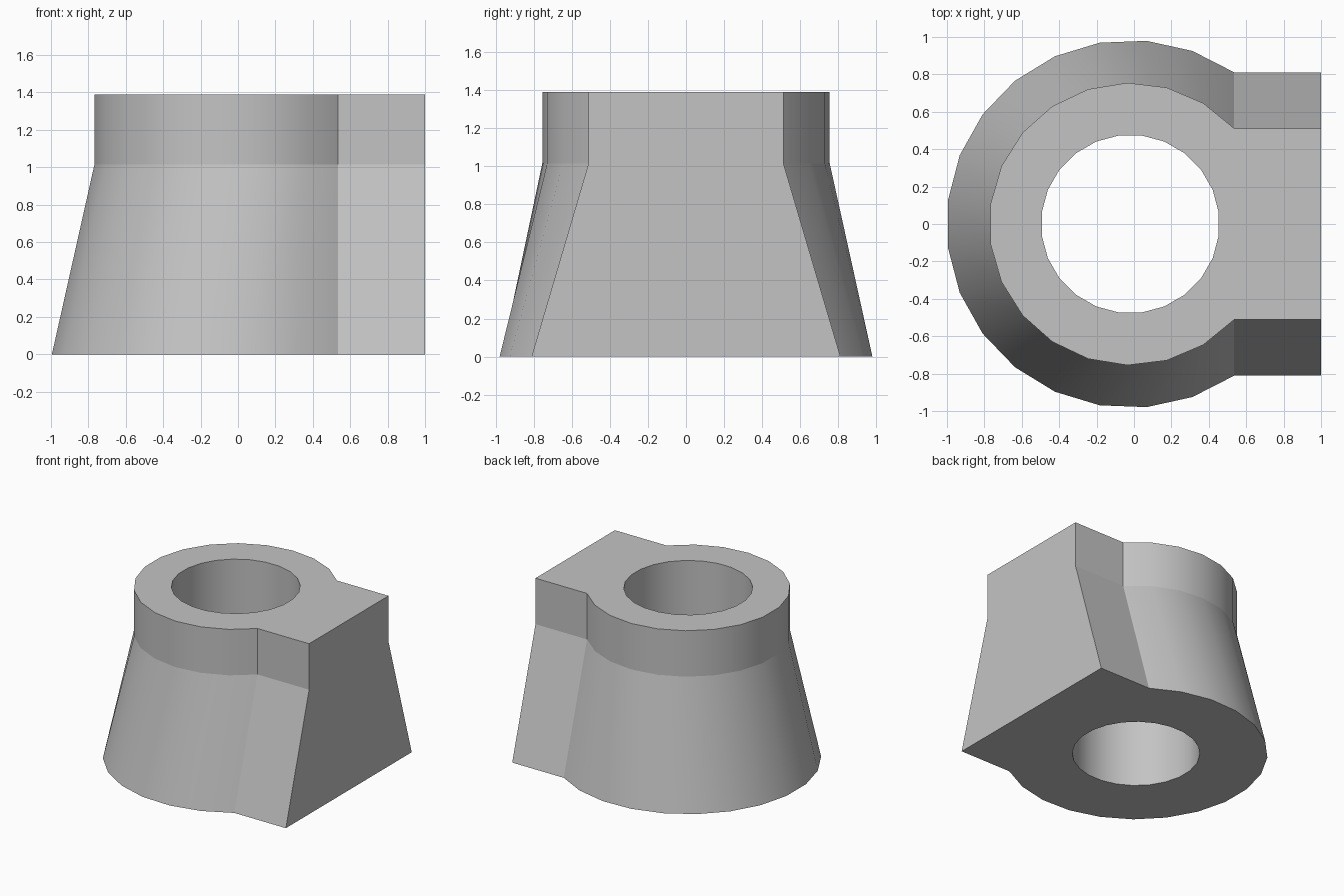
import bpy, bmesh, math

cube = bpy.data.objects.get("Cube")
if cube:
    bpy.data.objects.remove(cube, do_unlink=True)

CX = -0.02            # axis of the collar and bore
BLOCK_IN, BLOCK_OUT = 0.535, 1.0
ARC_SEGMENTS, BORE_SEGMENTS = 17, 24
HEIGHT, SHOULDER = 1.39, 1.015


def arc_outline(radius):
    """Round body outline that runs into the flat sides of the block."""
    start = math.acos((BLOCK_IN - CX) / radius)
    step = (2 * math.pi - 2 * start) / ARC_SEGMENTS
    angles = [start + i * step for i in range(ARC_SEGMENTS + 1)]
    arc = [(CX + radius * math.cos(a), radius * math.sin(a)) for a in angles]
    half = arc[0][1]
    return [(BLOCK_OUT, half)] + arc + [(BLOCK_OUT, -half)]


def bore_outline(radius=0.477):
    angles = [2 * math.pi * (i + 0.5) / BORE_SEGMENTS for i in range(BORE_SEGMENTS)]
    return [(CX + radius * math.cos(a), radius * math.sin(a)) for a in angles]


def add_ring(bm, outline, z):
    return [bm.verts.new((x, y, z)) for x, y in outline]


def ring_edges(bm, ring):
    return [bm.edges.get((a, b)) for a, b in zip(ring, ring[1:] + ring[:1])]


def loft(bm, lower, upper):
    n = len(lower)
    for i in range(n):
        j = (i + 1) % n
        bm.faces.new((lower[i], lower[j], upper[j], upper[i]))


bm = bmesh.new()

# Flared skirt and straight collar, with the block at the side
outer = [add_ring(bm, arc_outline(r), z)
         for r, z in ((0.983, 0), (0.755, SHOULDER), (0.755, HEIGHT))]
loft(bm, outer[0], outer[1])
loft(bm, outer[1], outer[2])

# Through bore
bore = [add_ring(bm, bore_outline(), z) for z in (0, HEIGHT)]
loft(bm, bore[0], bore[1])

# Flat base and top around the bore
for rim, hole in ((outer[0], bore[0]), (outer[2], bore[1])):
    bmesh.ops.triangle_fill(bm, use_beauty=True,
                            edges=ring_edges(bm, rim) + ring_edges(bm, hole))
bmesh.ops.dissolve_limit(bm, angle_limit=0.01, verts=bm.verts, edges=bm.edges)
bmesh.ops.recalc_face_normals(bm, faces=bm.faces)

# Smooth round walls, sharp rims and corners
for face in bm.faces:
    face.smooth = True
for edge in bm.edges:
    level = abs(edge.verts[0].co.z - edge.verts[1].co.z) < 0.001
    edge.smooth = not level and edge.calc_face_angle(0) < math.radians(30)

mesh = bpy.data.meshes.new("bored_body")
bm.to_mesh(mesh)
bm.free()
body = bpy.data.objects.new("bored_body", mesh)
bpy.context.collection.objects.link(body)

# Plain grey finish
grey = bpy.data.materials.new("plain_grey")
grey.use_nodes = True
colour = (0.55, 0.55, 0.55, 1)
grey.diffuse_color = colour
grey.node_tree.nodes["Principled BSDF"].inputs["Base Color"].default_value = colour
mesh.materials.append(grey)
